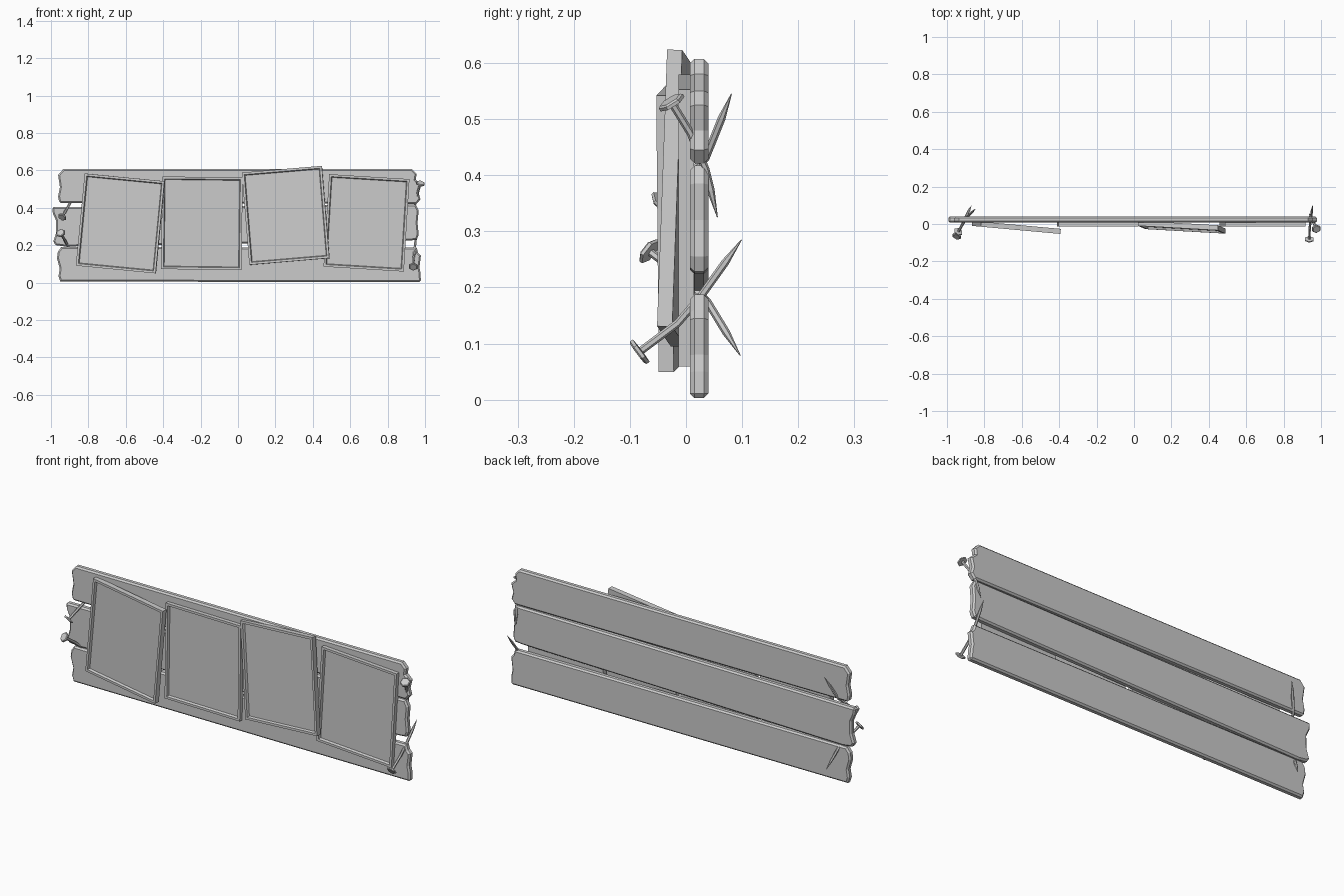
import bpy, bmesh
from math import radians, pi, cos, sin
from mathutils import Vector, Matrix

if "Cube" in bpy.data.objects:
    bpy.data.objects.remove(bpy.data.objects["Cube"])


def make(name, bm):
    bmesh.ops.recalc_face_normals(bm, faces=bm.faces)
    me = bpy.data.meshes.new(name)
    bm.to_mesh(me)
    bm.free()
    ob = bpy.data.objects.new(name, me)
    bpy.context.collection.objects.link(ob)
    return ob


def plank(name, outline):
    """Board with broken ends, extruded through its thickness, edges chamfered."""
    bm = bmesh.new()
    f = bm.faces.new([bm.verts.new((x, 0.007, z)) for x, z in outline])
    ext = bmesh.ops.extrude_face_region(bm, geom=[f])["geom"]
    bmesh.ops.translate(bm, vec=(0, 0.033, 0),
                        verts=[v for v in ext if isinstance(v, bmesh.types.BMVert)])
    ob = make(name, bm)
    b = ob.modifiers.new("chamfer", "BEVEL")
    b.width, b.segments, b.limit_method = 0.008, 1, "ANGLE"
    b.angle_limit = radians(75)


def panel(name, loc, roll, pitch=0, yaw=0, w=0.43, h=0.495, t=0.027):
    """Shallow tray: slab with a raised rim round its front face."""
    bm = bmesh.new()
    bmesh.ops.create_cube(bm, size=1, matrix=Matrix.Diagonal((w, t, h, 1)))
    front = min(bm.faces, key=lambda f: f.calc_center_median().y)
    bmesh.ops.inset_region(bm, faces=[front], thickness=0.017, depth=0)
    bmesh.ops.inset_region(bm, faces=[front], thickness=0.006, depth=-0.012)
    rot = [Matrix.Rotation(radians(a), 4, ax) for a, ax in ((yaw, "Z"), (pitch, "X"), (roll, "Y"))]
    bm.transform(Matrix.Translation(loc) @ rot[0] @ rot[1] @ rot[2])
    make(name, bm)


def nail(name, pts, r=0.007, sides=6):
    """Bent nail: flat head, shaft along pts, pointed tip."""
    p = [Vector(q) for q in pts]
    d0 = (p[1] - p[0]).normalized()
    d1 = (p[-1] - p[-2]).normalized()
    rings = [(p[0] - d0 * 0.005, d0, 0.021), (p[0] - d0 * 0.002, d0, 0.025),
             (p[0] + d0 * 0.004, d0, 0.025), (p[0] + d0 * 0.005, d0, r)]
    for a, b, c in zip(p, p[1:], p[2:]):
        rings.append((b, ((b - a).normalized() + (c - b).normalized()).normalized(), r))
    rings += [(p[-1] - d1 * 0.05, d1, r), (p[-1], d1, 0.0008)]
    bm = bmesh.new()
    loops = []
    for c, d, rad in rings:
        u = d.cross(Vector((1, 0, 0))).normalized()
        v = d.cross(u)
        loops.append([bm.verts.new(c + rad * (u * cos(2 * pi * i / sides) + v * sin(2 * pi * i / sides)))
                      for i in range(sides)])
    for a, b in zip(loops, loops[1:]):
        for i in range(sides):
            j = (i + 1) % sides
            bm.faces.new((a[i], a[j], b[j], b[i]))
    bm.faces.new(loops[0])
    bm.faces.new(loops[-1])
    make(name, bm)


# three rough boards
plank("bottom_plank", [(-0.95, 0.005), (-0.96, 0.035), (-0.953, 0.075), (-0.968, 0.13), (-0.963, 0.165),
                       (-0.945, 0.19), (0.955, 0.187), (0.963, 0.16), (0.978, 0.145), (0.97, 0.08),
                       (0.976, 0.05), (0.978, 0.003)])
plank("middle_plank", [(-0.925, 0.193), (-0.975, 0.2), (-0.988, 0.22), (-0.973, 0.265), (-0.972, 0.33),
                       (-0.99, 0.37), (-0.993, 0.403), (0.95, 0.417), (0.966, 0.385), (0.96, 0.32),
                       (0.966, 0.255), (0.955, 0.228), (0.91, 0.224)])
plank("top_plank", [(-0.955, 0.426), (-0.962, 0.46), (-0.952, 0.51), (-0.962, 0.575), (-0.935, 0.606),
                    (0.93, 0.607), (0.955, 0.58), (0.95, 0.55), (0.978, 0.525), (0.966, 0.48),
                    (0.976, 0.445), (0.955, 0.421)])

# four framed panels, knocked askew
panel("panel_1", (-0.629, -0.018, 0.316), 5.5, 0, -5.2)
panel("panel_2", (-0.193, 0.0005, 0.317), 0.7)
panel("panel_3", (0.255, -0.017, 0.359), -4.8, -1.8, -3.4)
panel("panel_4", (0.687, 0.0005, 0.319), 3.5)

# bent nails through both ends
nail("nail_right_low", [(0.937, -0.083, 0.085), (0.94, -0.015, 0.136), (0.945, 0.025, 0.182), (0.955, 0.099, 0.285)])
nail("nail_right_high", [(0.975, -0.026, 0.53), (0.96, 0.008, 0.475), (0.945, 0.035, 0.41), (0.935, 0.056, 0.325)])
nail("nail_left_high", [(-0.94, -0.042, 0.35), (-0.915, 0.0, 0.395), (-0.895, 0.035, 0.43), (-0.848, 0.081, 0.545)])
nail("nail_left_low", [(-0.948, -0.066, 0.265), (-0.925, -0.015, 0.225), (-0.9, 0.038, 0.175), (-0.87, 0.097, 0.078)])
